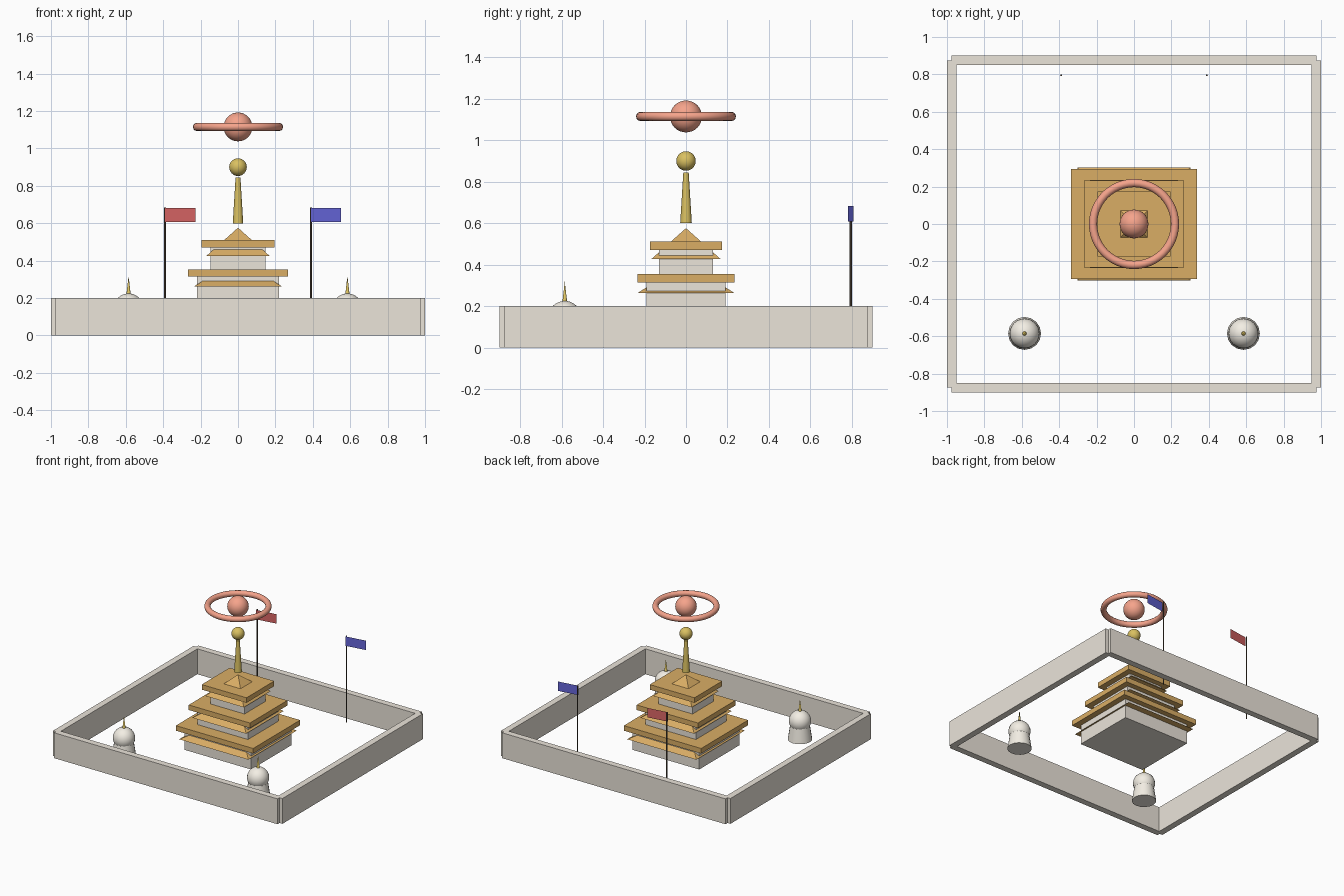
import bpy
from math import pi, sqrt

if "Cube" in bpy.data.objects:
    bpy.data.objects.remove(bpy.data.objects["Cube"])


def material(name, r, g, b):
    m = bpy.data.materials.new(name)
    m.diffuse_color = (r, g, b, 1)
    m.use_nodes = True
    m.node_tree.nodes["Principled BSDF"].inputs["Base Color"].default_value = m.diffuse_color
    return m


STONE = material("stone", 0.83, 0.78, 0.70)
PLASTER = material("plaster", 0.90, 0.86, 0.78)
ROOF = material("roof", 0.70, 0.42, 0.13)
GOLD = material("gold", 0.70, 0.53, 0.12)
CORAL = material("coral", 0.92, 0.37, 0.26)
RED = material("red", 0.70, 0.13, 0.13)
BLUE = material("blue", 0.13, 0.13, 0.70)
DARK = material("dark_wood", 0.12, 0.09, 0.06)


def finish(name, mat, smooth=False):
    ob = bpy.context.object
    ob.name = name
    ob.data.materials.append(mat)
    if smooth:
        bpy.ops.object.shade_smooth_by_angle(angle=0.6)
    return ob


def box(name, x, y, z0, z1, hx, hy, mat):
    bpy.ops.mesh.primitive_cube_add(size=2, location=(x, y, (z0 + z1) / 2))
    bpy.context.object.scale = (hx, hy, (z1 - z0) / 2)
    return finish(name, mat)


def cone(name, x, y, z0, z1, r0, r1, mat, sides=16):
    bpy.ops.mesh.primitive_cone_add(vertices=sides, radius1=r0, radius2=r1, depth=z1 - z0,
                                    location=(x, y, (z0 + z1) / 2))
    return finish(name, mat, sides > 4)


def ball(name, x, y, z, r, mat, segs=32, rings=16):
    bpy.ops.mesh.primitive_uv_sphere_add(segments=segs, ring_count=rings, radius=r, location=(x, y, z))
    return finish(name, mat, True)


# Enclosing walls, leaving small notched corners
for s, label in ((-1, "front"), (1, "back")):
    box(label + "_wall", 0, s * 0.875, 0, 0.2, 0.975, 0.025, STONE)
for s, label in ((-1, "left"), (1, "right")):
    box(label + "_wall", s * 0.975, 0, 0, 0.2, 0.025, 0.875, STONE)

# Tiers: body half sizes, body bottom, slab bottom, eave bottom, eave half width
tiers = [
    (0.290, 0.250, 0.0, 0.155, 0.100, 0.302),
    (0.220, 0.190, 0.19, 0.314, 0.262, 0.235),
    (0.148, 0.130, 0.35, 0.471, 0.426, 0.168),
]
for i, (hx, hy, z0, z1, ez, ew) in enumerate(tiers, 1):
    box(f"tier_{i}_body", 0, 0, z0, z1, hx, hy, STONE)
    box(f"tier_{i}_slab", 0, 0, z1, z1 + 0.04, hx + 0.047, hy + 0.043, ROOF)
    # Four-sided pyramid roof; the topmost one pokes through its slab
    pyramid = cone(f"tier_{i}_pyramid", 0, 0, ez, ez + 0.15, ew * sqrt(2), 0, ROOF, 4)
    pyramid.rotation_euler.z = pi / 4

# Spire with finial, and the ringed orb floating above
cone("spire", 0, 0, 0.6, 0.845, 0.028, 0.013, GOLD)
ball("finial", 0, 0, 0.9, 0.047, GOLD)
ball("floating_orb", 0, 0, 1.115, 0.077, CORAL)
bpy.ops.mesh.primitive_torus_add(major_radius=0.219, minor_radius=0.022, major_segments=48,
                                 minor_segments=12, location=(0, 0, 1.115))
finish("orb_ring", CORAL, True)

# Mirrored pairs: domed shrines at the front, flags at the back
for s, label, flag_mat in ((-1, "left", RED), (1, "right", BLUE)):
    x, y = s * 0.585, -0.585
    cone(label + "_shrine_base", x, y, 0, 0.12, 0.088, 0.07, PLASTER)
    ball(label + "_shrine_dome", x, y, 0.145, 0.08, PLASTER, 24, 12)
    cone(label + "_shrine_spike", x, y, 0.215, 0.318, 0.012, 0, GOLD, 12)

    px, py = s * 0.39, 0.795
    cone(label + "_flag_pole", px, py, 0, 0.683, 0.005, 0.005, DARK, 8)
    bpy.ops.mesh.primitive_plane_add(size=1, location=(px + 0.081, py, 0.645),
                                     rotation=(pi / 2, 0, 0.15))
    bpy.context.object.scale = (0.163, 0.074, 1)
    finish(label + "_flag", flag_mat)
